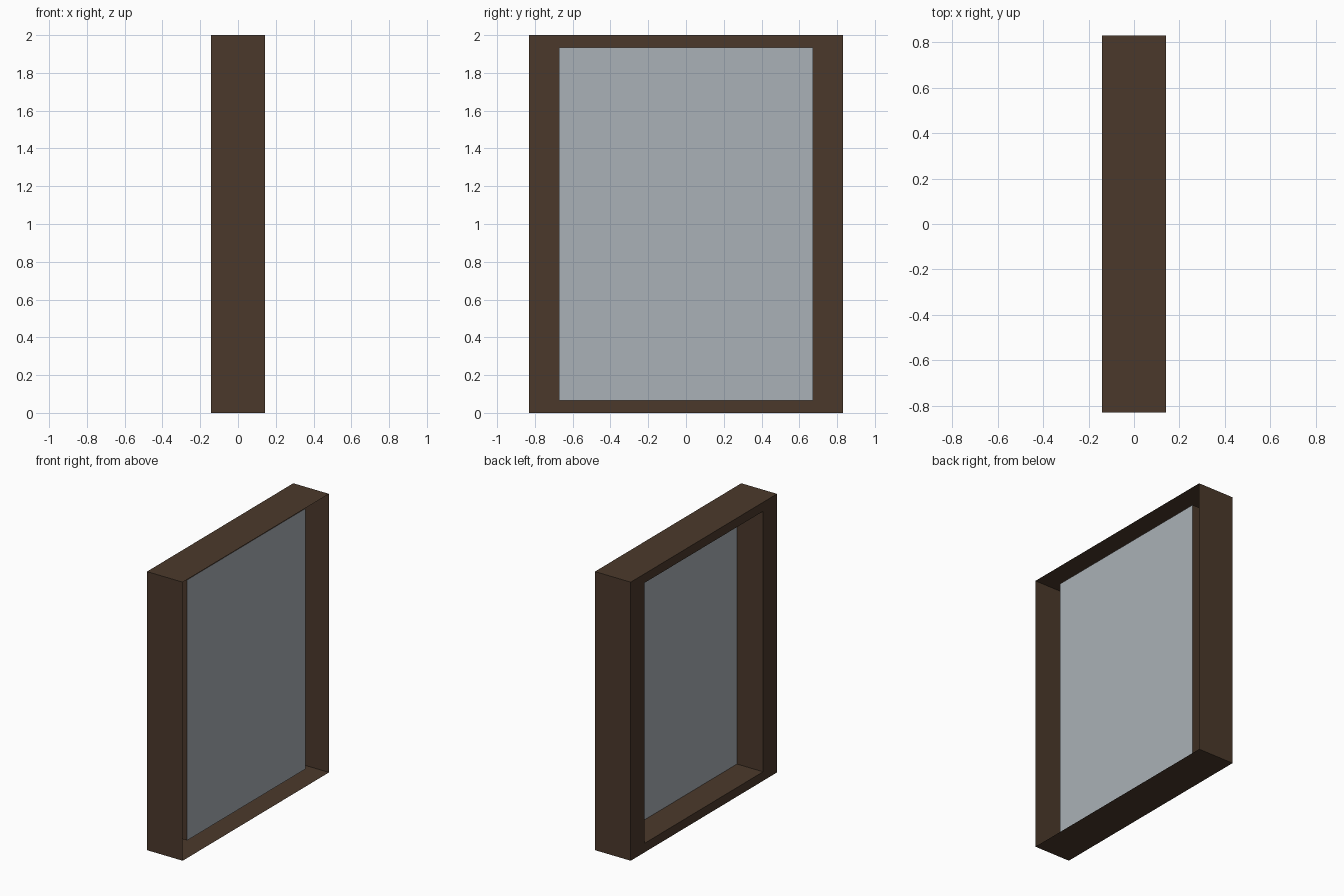
import bpy
import bmesh

cube = bpy.data.objects.get("Cube")
if cube:
    bpy.data.objects.remove(cube, do_unlink=True)


def linear(c):
    c /= 255
    return c / 12.92 if c <= 0.04045 else ((c + 0.055) / 1.055) ** 2.4


def make_material(name, rgb):
    mat = bpy.data.materials.new(name)
    mat.use_nodes = True
    color = [linear(c) for c in rgb] + [1]
    mat.diffuse_color = color
    mat.node_tree.nodes["Principled BSDF"].inputs["Base Color"].default_value = color
    return mat


def make_object(name, bm, mat):
    mesh = bpy.data.meshes.new(name)
    bm.to_mesh(mesh)
    bm.free()
    mesh.materials.append(mat)
    obj = bpy.data.objects.new(name, mesh)
    bpy.context.collection.objects.link(obj)
    return obj


def rectangle(bm, x, half_width, half_height):
    """Four corners in the plane at x, centred at z = 1."""
    corners = [(-1, -1), (1, -1), (1, 1), (-1, 1)]
    return [bm.verts.new((x, sy * half_width, 1 + sz * half_height))
            for sy, sz in corners]


DEPTH = 0.142                 # half the frame depth
PANE_X = 0.066                # plane of the pane
OUTER = (0.83, 1.0)
OPENING = (0.672, 0.935)

wood = make_material("dark brown wood", (75, 57, 43))
glass = make_material("pale grey glass", (170, 177, 183))

# Hollow frame: outer sides, flat border, then the walls of the opening
bm = bmesh.new()
loops = [rectangle(bm, DEPTH, *OUTER),
         rectangle(bm, -DEPTH, *OUTER),
         rectangle(bm, -DEPTH, *OPENING),
         rectangle(bm, PANE_X, *OPENING)]
for a, b in zip(loops, loops[1:]):
    for i in range(4):
        j = (i + 1) % 4
        bm.faces.new((a[i], b[i], b[j], a[j]))
make_object("window_frame", bm, wood)

# Pane closing the inner end of the opening
bm = bmesh.new()
bm.faces.new(rectangle(bm, PANE_X, *OPENING))
make_object("window_pane", bm, glass)
